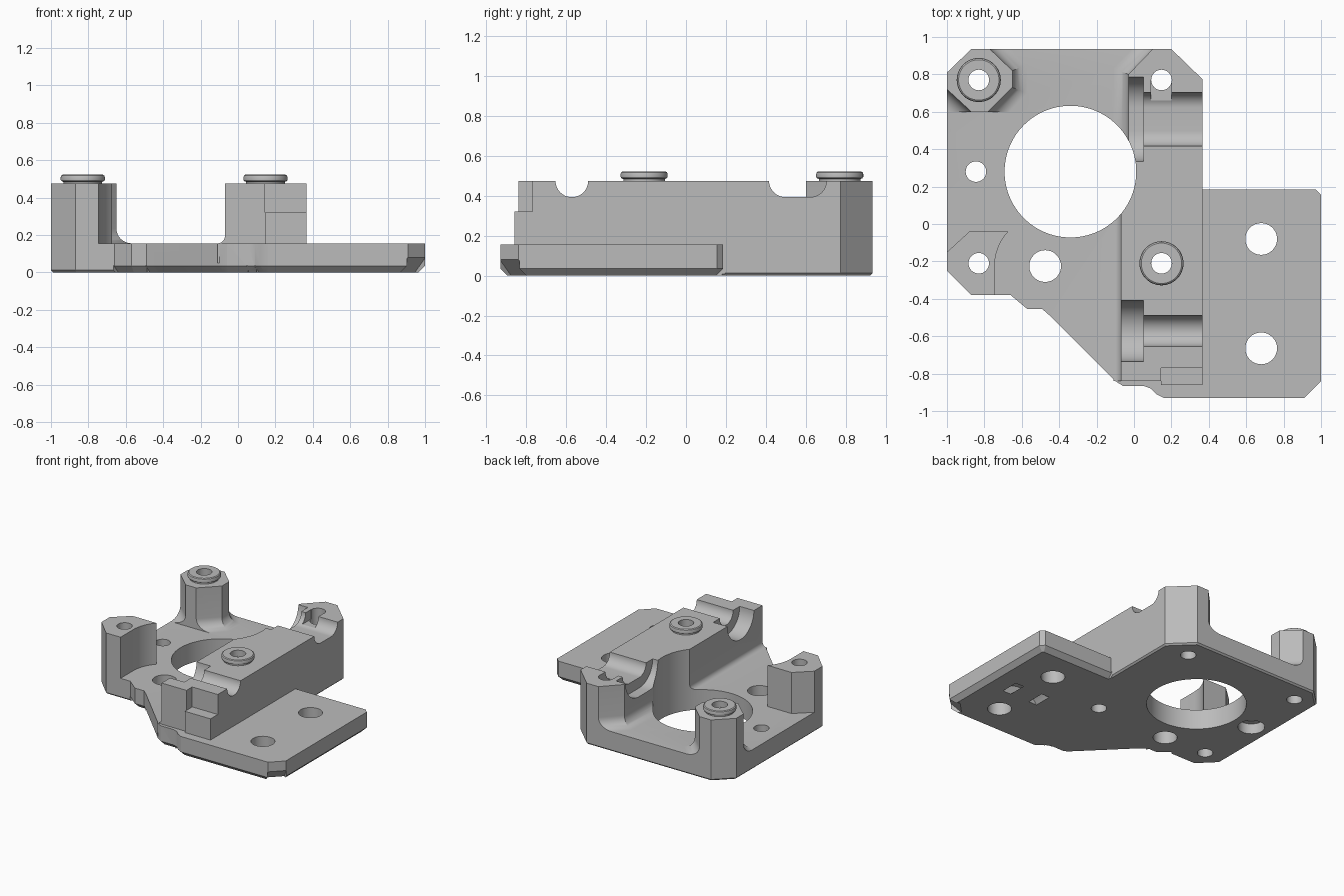
import bpy, bmesh
from math import sin, cos, pi, radians
from mathutils import Vector

default_cube = bpy.data.objects.get("Cube")
if default_cube:
    bpy.data.objects.remove(default_cube, do_unlink=True)

grey = bpy.data.materials.new("plain grey")
grey.use_nodes = True
grey.diffuse_color = (0.5, 0.5, 0.5, 1)
grey.node_tree.nodes["Principled BSDF"].inputs["Base Color"].default_value = grey.diffuse_color

PLATE_TOP = 0.155
BLOCK_TOP = 0.475
BORE = 0.055


def loft(name, rings, closed=False):
    """Skin a list of equal-length rings of points, capping the ends unless closed."""
    bm = bmesh.new()
    loops = [[bm.verts.new(p) for p in ring] for ring in rings]
    pairs = list(zip(loops, loops[1:]))
    if closed:
        pairs.append((loops[-1], loops[0]))
    else:
        bm.faces.new(loops[0])
        bm.faces.new(loops[-1])
    for low, high in pairs:
        for i in range(len(low)):
            j = (i + 1) % len(low)
            bm.faces.new((low[i], low[j], high[j], high[i]))
    bmesh.ops.recalc_face_normals(bm, faces=bm.faces)
    mesh = bpy.data.meshes.new(name)
    bm.to_mesh(mesh)
    bm.free()
    mesh.materials.append(grey)
    obj = bpy.data.objects.new(name, mesh)
    bpy.context.collection.objects.link(obj)
    return obj


def prism(name, points, start, end, axis="z"):
    place = {"x": lambda u, v, w: (w, u, v),
             "y": lambda u, v, w: (u, w, v),
             "z": lambda u, v, w: (u, v, w)}[axis]
    return loft(name, [[place(u, v, w) for u, v in points] for w in (start, end)])


def rect(x0, x1, y0, y1):
    return [(x0, y0), (x1, y0), (x1, y1), (x0, y1)]


def arc(x, y, r, start, end, steps):
    angles = [radians(start + (end - start) * i / steps) for i in range(steps + 1)]
    return [(x + r * cos(a), y + r * sin(a)) for a in angles]


def combine(target, other, operation):
    mod = target.modifiers.new("combine", "BOOLEAN")
    mod.operation = operation
    mod.solver = "EXACT"
    mod.object = other
    bpy.context.view_layer.objects.active = target
    bpy.ops.object.modifier_apply(modifier=mod.name)
    bpy.data.objects.remove(other, do_unlink=True)


def cut(target, other):
    combine(target, other, "DIFFERENCE")


def drill(target, x, y, r, bottom=-0.1, top=1, sides=32):
    cut(target, prism("drill", arc(x, y, r, 0, 360, sides)[:-1], bottom, top))


def grow(points, d):
    """Offset a counter-clockwise outline outward."""
    result = []
    for i, p in enumerate(points):
        p, a, b = Vector(p), Vector(points[i - 1]), Vector(points[(i + 1) % len(points)])
        e, f = (p - a).normalized(), (b - p).normalized()
        n, m = Vector((e.y, -e.x)), Vector((f.y, -f.x))
        result.append(p + (n + m) * d / (1 + n.dot(m)))
    return result


def flared_post(name, points, radius, clip):
    """Upright post whose foot blends into the plate, trimmed to a clip outline."""
    levels = [(radius, 0.05)]
    for i in range(9):
        a = i / 8 * pi / 2
        levels.append((radius * (1 - sin(a)), PLATE_TOP + radius * (1 - cos(a))))
    levels.append((0, BLOCK_TOP))
    post = loft(name, [[(p[0], p[1], z) for p in grow(points, d)] for d, z in levels])
    combine(post, prism("clip", clip, 0.02, 1), "INTERSECT")
    return post


# Base plate outline, counter-clockwise from the back left corner
outline = [(-1, .81), (-1, -.25), (-.87, -.38), (-.66, -.38), (-.6, -.43), (-.57, -.455),
           (-.49, -.455), (-.45, -.49), (-.1, -.84), (-.06, -.865), (.05, -.865), (.09, -.88),
           (.12, -.91), (.16, -.93), (.91, -.93), (1, -.84), (1, .155), (.97, .185),
           (.365, .185), (.365, .775), (.2, .935), (-.87, .935)]
body = prism("mount_body", outline, 0, PLATE_TOP)

# Chamfers round the underside, deepest at the front right corner
for i, p in enumerate(outline):
    p, q = Vector(p), Vector(outline[(i + 1) % len(outline)])
    size = 0.08 if i == 14 else 0.035 if 3 <= i <= 17 else 0.012
    along = (q - p).normalized()
    out = Vector((along.y, -along.x))
    wedge = [(-size - .01, -.01), (.01, size + .01), (.01, -.01)]
    rings = [[(*(end + out * d), z) for d, z in wedge]
             for end in (p - along * .004, q + along * .004)]
    cut(body, loft("chamfer", rings))

# Corner posts and the long clamp block
back_post = [(-1, .72), (-.87, .6), (-.78, .6), (-.65, .73), (-.65, .82), (-.77, .935),
             (-.87, .935), (-1, .81)]
front_post = [(-1, -.25), (-.87, -.38), (-.745, -.38)]
front_post += arc(-.475, -.225, .27, 180, 137, 8) + [(-.88, -.04), (-1, -.15)]
block_back = [(-.03, .28), (.365, .28), (.365, .775), (.2, .935), (.1, .935), (-.03, .8)]
back_clip = [(-1, .81), (-1, .6), (-.5, .6), (-.5, .935), (-.87, .935)]
right_clip = [(-.3, .26), (.365, .26), (.365, .775), (.2, .935), (-.3, .935)]
for part in (flared_post("back_post", back_post, .08, back_clip),
             prism("front_post", front_post, .05, BLOCK_TOP),
             flared_post("block_back", block_back, .08, right_clip),
             flared_post("block_front", rect(-.07, .365, -.84, .3), .04,
                         rect(-.2, .365, -.84, .3)),
             prism("front_ledge", rect(.145, .365, -.86, -.8), .1, .32)):
    combine(body, part, "UNION")

# Step in the front end of the block
cut(body, prism("step", rect(.145, .5, -1, -.77), .32, 1))


# Rod grooves and wider collar grooves across the block
def groove(y0, y1, r, x0, x1):
    profile = arc(y0, BLOCK_TOP, r, 180, 270, 12) + arc(y1, BLOCK_TOP, r, 270, 360, 12)
    if y0 == y1:
        del profile[12]
    profile += [(y1 + r, 1), (y0 - r, 1)]
    cut(body, prism("groove", profile, x0, x1, "x"))


for y0, y1 in ((-.572, -.572), (.498, .622)):
    groove(y0, y1, .082, .04, .5)
    groove(y0, y1, .163, -.2, .052)
cut(body, prism("relief", rect(.09, .2, .66, .77), .4, 1))

# Large opening, screw holes and the underside counterbore
drill(body, -.34, .28, .352, sides=96)
screws = [(-.83, .77), (.147, .77), (-.83, -.21), (.147, -.21), (-.845, .28)]
for x, y in screws:
    drill(body, x, y, BORE)
for x, y in ((-.475, -.225), (.68, -.08), (.68, -.665)):
    drill(body, x, y, .085)
drill(body, -.845, .28, .095, top=.08)

# Arched strap channel under the plate
strap = arc(.67, -.1, .184, 0, 180, 24) + arc(.67, -.1, .131, 180, 0, 24)
cut(body, prism("strap_channel", strap, -.455, -.315, "y"))

# Raised collars on the back post and the block
collar = [(BORE, BLOCK_TOP), (BORE, .522), (.108, .522), (.115, .517), (.118, .508),
          (.118, .495), (.114, .488), (.104, .484), (.104, BLOCK_TOP)]
collars = []
for name, (x, y) in (("back_collar", screws[0]), ("block_collar", screws[3])):
    turns = [2 * pi * i / 48 for i in range(48)]
    rings = [[(x + r * cos(a), y + r * sin(a), z) for r, z in collar] for a in turns]
    collars.append(loft(name, rings, closed=True))

for obj in [body] + collars:
    bpy.ops.object.select_all(action="DESELECT")
    obj.select_set(True)
    bpy.context.view_layer.objects.active = obj
    bpy.ops.object.shade_smooth_by_angle(angle=radians(25))
